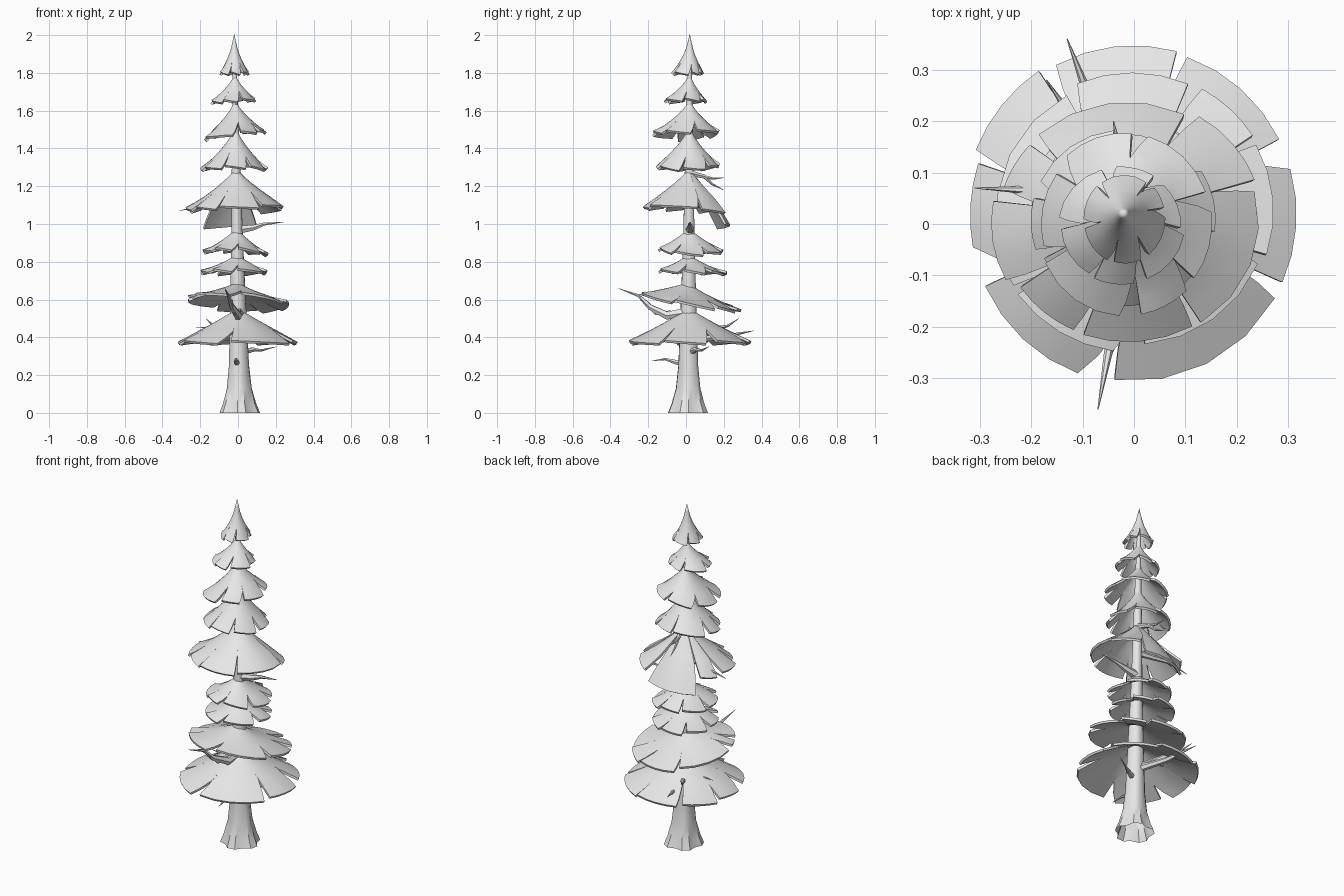
import bpy, bmesh, random
from math import sin, cos, radians, pi
from mathutils import Vector

random.seed(4)
if "Cube" in bpy.data.objects:
    bpy.data.objects.remove(bpy.data.objects["Cube"])

grey = bpy.data.materials.new("plain_grey")
grey.use_nodes = True
grey.diffuse_color = (0.8, 0.8, 0.8, 1)
grey.node_tree.nodes["Principled BSDF"].inputs["Base Color"].default_value = (0.8, 0.8, 0.8, 1)


def finish(name, bm, angle=40, thickness=0):
    bmesh.ops.remove_doubles(bm, verts=bm.verts, dist=0.0005)
    bmesh.ops.recalc_face_normals(bm, faces=bm.faces)
    mesh = bpy.data.meshes.new(name)
    bm.to_mesh(mesh)
    bm.free()
    mesh.materials.append(grey)
    ob = bpy.data.objects.new(name, mesh)
    bpy.context.collection.objects.link(ob)
    bpy.ops.object.select_all(action='DESELECT')
    ob.select_set(True)
    bpy.context.view_layer.objects.active = ob
    if thickness:
        mod = ob.modifiers.new("thickness", 'SOLIDIFY')
        mod.thickness = thickness
        mod.offset = 0
        bpy.ops.object.modifier_apply(modifier=mod.name)
    bpy.ops.object.shade_smooth_by_angle(angle=radians(angle))


def skin(bm, rings, closed=True):
    """Bridge consecutive rows of points with quads."""
    rows = [[bm.verts.new(p) for p in ring] for ring in rings]
    n = len(rows[0])
    for a, b in zip(rows, rows[1:]):
        for i in range(n if closed else n - 1):
            j = (i + 1) % n
            bm.faces.new((a[i], a[j], b[j], b[i]))
    return rows


def axis(z):
    return Vector((0.008 - 0.014 * z, 0.012 + 0.004 * z, z))


# Trunk: lobed roots blending into a slender pole, open underneath
bm = bmesh.new()
rings = []
for z, r in ((0, .102), (.05, .084), (.13, .064), (.25, .053), (.45, .046),
             (.9, .031), (1.3, .023), (1.86, .01)):
    lobe = 0.13 * max(0.25, 1 - z / 0.35)
    rings.append([axis(z) + Vector((cos(a), sin(a), 0)) * r * (1 + lobe * cos(5 * a + 1))
                  for a in (2 * pi * i / 15 for i in range(15))])
rows = skin(bm, rings)
bm.faces.new(rows[-1])
finish("trunk", bm)


def random_petals(count):
    """Split the circle into uneven petals given by start and end angle."""
    start = random.uniform(0, 360)
    cuts = [start + 360 * (i + random.uniform(-.2, .2)) / count for i in range(count)]
    cuts.append(cuts[0] + 360)
    return [(a, b - random.uniform(6, 14)) for a, b in zip(cuts, cuts[1:])]


def tier(name, top, rim, xs, ys, petals, tilt=(0, 0), power=.7, droop=0, sag=0):
    """Conical skirt of foliage whose petals are split by wedge slits."""
    bm = bmesh.new()
    apex = axis(top)
    mid = Vector((sum(xs) / 2, sum(ys) / 2, rim))
    hx, hy = (xs[1] - xs[0]) / 2, (ys[1] - ys[0]) / 2
    cols = 4
    for k, (a0, a1) in enumerate(petals):
        nxt = petals[(k + 1) % len(petals)][0]
        nxt += 360 * (nxt < a1)
        drop = droop * max(0, sin(radians((a0 + a1) / 2))) ** 3
        depth = random.uniform(.56, .74)
        scale = random.uniform(.97, 1.04)
        rings = []
        for t in (0, .06, .15, .3, .5, depth, .86, 1):
            w = max(0, (t - depth) / (1 - depth))
            end = nxt + (a1 - nxt) * w
            ring = []
            for c in range(cols + 1):
                u = c / cols
                a = radians(a0 + (end - a0) * u)
                s = 1 + (scale - 1) * w
                edge = mid + Vector((hx * cos(a), hy * sin(a), 0)) * s
                edge.z += tilt[0] * edge.x + tilt[1] * edge.y - sag * cos(a) ** 2
                p = apex.lerp(edge, t)
                p.z = apex.z + (edge.z - apex.z) * t ** power
                p.z -= drop * t * t + .008 * w * (2 * u - 1)
                ring.append(p)
            rings.append(ring)
        skin(bm, rings, closed=False)
    finish(name, bm, 35, .013)


# Foliage skirts from the ground up
lowest = [(-24, 16), (27, 71), (75, 118), (124, 158), (162, 191), (205, 250), (263, 330)]
second = [(33, 61), (67, 113), (119, 190), (196, 212), (216, 262), (275, 337), (342, 389)]
fifth = [(20, 58), (64, 133), (139, 163), (170, 207), (213, 245), (250, 300), (304, 375)]
tier("foliage_1", .55, .37, (-.32, .32), (-.31, .345), lowest, power=.9)
tier("foliage_2", .69, .588, (-.27, .265), (-.24, .285), second, (-.05, -.16))
tier("foliage_3", .84, .745, (-.2, .155), (-.14, .21), random_petals(7), (0, -.04))
tier("foliage_4", .98, .86, (-.18, .155), (-.14, .195), random_petals(7), (-.04, -.03), sag=.015)
tier("foliage_5", 1.29, 1.085, (-.265, .24), (-.23, .235), fifth, (.03, 0), .8, .1)
tier("foliage_6", 1.51, 1.302, (-.19, .15), (-.16, .175), random_petals(7), (0, .02), sag=.015)
tier("foliage_7", 1.65, 1.482, (-.18, .145), (-.17, .17), random_petals(6), (.12, .02), sag=.015)
tier("foliage_8", 1.785, 1.65, (-.14, .09), (-.11, .105), random_petals(6), (.05, 0))
tier("foliage_tip", 2, 1.795, (-.092, .055), (-.072, .092), random_petals(6), power=.55)


def branch(name, radius, *points):
    """Bent bare branch, six-sided, tapering to a point."""
    pts = [Vector(p) for p in points]
    bm = bmesh.new()
    rings = []
    for i, p in enumerate(pts):
        d = (pts[min(i + 1, len(pts) - 1)] - pts[max(i - 1, 0)]).normalized()
        side = d.cross(Vector((0, 0, 1))).normalized()
        up = side.cross(d)
        r = radius * (1 - i / (len(pts) - 1)) + .001
        rings.append([p + (side * cos(a) + up * sin(a)) * r
                      for a in (pi * j / 3 for j in range(6))])
    rows = skin(bm, rings)
    bm.faces.new(rows[0])
    bm.faces.new(rows[-1])
    finish(name, bm)


# Bare branches poking out between the skirts
branch("front_branch", .03, (0, 0, .53), (0, -.1, .515), (-.03, -.19, .56),
       (-.05, -.25, .62), (-.07, -.36, .66))
branch("front_branch_twig", .014, (-.01, -.08, .53), (-.02, -.16, .525), (-.03, -.24, .6))
branch("back_branch", .02, (0, .02, .39), (-.07, .2, .4), (-.1, .28, .42), (-.13, .36, .435))
branch("back_right_branch", .018, (0, .02, .4), (-.1, .17, .45), (-.13, .22, .46), (-.17, .28, .5))
branch("right_twig", .012, (0, .02, .43), (-.12, .06, .45), (-.23, .08, .455))
branch("left_low_branch", .018, (.01, .02, .32), (.08, .05, .335), (.12, .08, .33), (.2, .12, .35))
branch("front_low_branch", .018, (0, 0, .26), (-.01, -.06, .27), (-.01, -.11, .285), (0, -.18, .275))
branch("left_middle_branch", .024, (0, .02, .97), (.08, .025, .98), (.14, .02, 1), (.24, .02, 1.01))
branch("right_middle_branch", .018, (0, .02, 1.11), (-.18, .065, 1.1), (-.31, .07, 1.07))
branch("back_upper_branch", .016, (0, .02, 1.27), (-.02, .1, 1.25), (-.03, .14, 1.21), (-.04, .2, 1.18))
branch("back_upper_twig", .01, (-.02, .09, 1.25), (-.03, .15, 1.24), (-.04, .2, 1.245))
